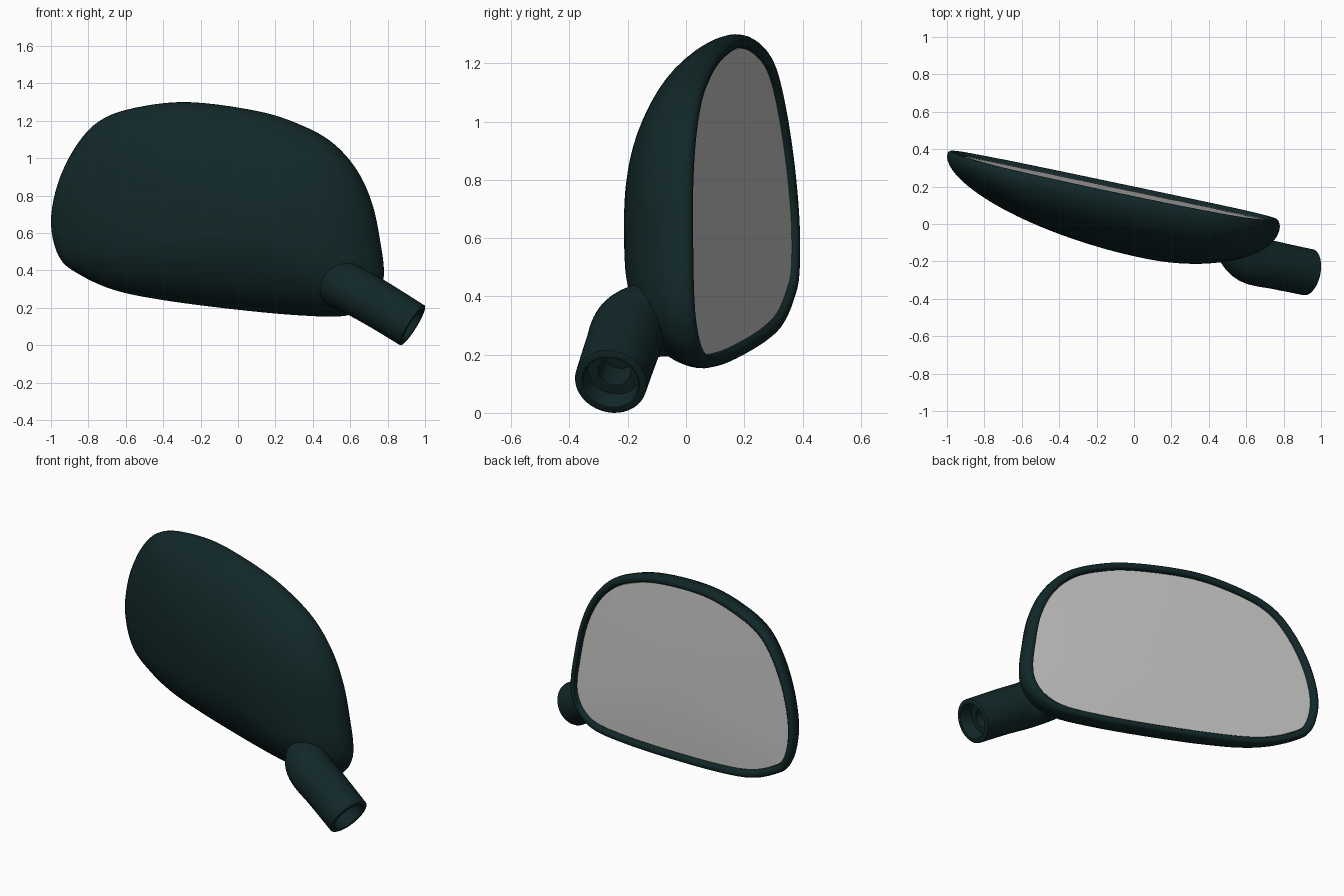
import bpy, bmesh, math
from mathutils import Vector

cube = bpy.data.objects.get("Cube")
if cube:
    bpy.data.objects.remove(cube)


def material(name, color):
    m = bpy.data.materials.new(name)
    m.use_nodes = True
    m.diffuse_color = (*color, 1)
    m.node_tree.nodes["Principled BSDF"].inputs["Base Color"].default_value = (*color, 1)
    return m


dark_teal = material("dark teal paint", (0.006, 0.021, 0.022))
mirror_grey = material("mirror grey", (0.58, 0.58, 0.575))


def spline(points, steps, closed):
    """Catmull-Rom curve through the points."""
    pts = [Vector(p) for p in points]
    n = len(pts)
    if not closed:
        pts = [2 * pts[0] - pts[1]] + pts + [2 * pts[-1] - pts[-2]]
    out = []
    for i in range(n if closed else n - 1):
        a, b, c, d = [pts[(i + k - 1) % n] if closed else pts[i + k] for k in range(4)]
        for j in range(steps):
            t = j / steps
            out.append(0.5 * (2 * b + (c - a) * t + (2 * a - 5 * b + 4 * c - d) * t * t
                              + (3 * b - a - 3 * c + d) * t ** 3))
    if not closed:
        out.append(Vector(points[-1]))
    return out


def loft(name, rings, mat):
    """Skin a list of equal rings; a ring of one point closes an end."""
    bm = bmesh.new()
    rows = [[bm.verts.new(p) for p in ring] for ring in rings]
    for a, b in zip(rows, rows[1:]):
        n = max(len(a), len(b))
        for i in range(n):
            j = (i + 1) % n
            if len(a) == 1:
                bm.faces.new((a[0], b[i], b[j]))
            elif len(b) == 1:
                bm.faces.new((a[i], a[j], b[0]))
            else:
                bm.faces.new((a[i], a[j], b[j], b[i]))
    bmesh.ops.recalc_face_normals(bm, faces=bm.faces)
    mesh = bpy.data.meshes.new(name)
    bm.to_mesh(mesh)
    bm.free()
    mesh.materials.append(mat)
    obj = bpy.data.objects.new(name, mesh)
    bpy.context.collection.objects.link(obj)
    bpy.ops.object.select_all(action="DESELECT")
    obj.select_set(True)
    bpy.context.view_layer.objects.active = obj
    bpy.ops.object.shade_smooth_by_angle(angle=math.radians(45))
    return obj


# Outline shared by the housing, rim and glass (x, z)
outline = spline([(-1, .65), (-.955, .47), (-.85, .38), (-.66, .295), (-.39, .24), (0, .19),
                  (.33, .16), (.57, .157), (.70, .21), (.765, .30), (.78, .40), (.763, .54),
                  (.72, .75), (.64, .93), (.515, 1.075), (.355, 1.17), (.115, 1.25),
                  (-.26, 1.30), (-.55, 1.27), (-.74, 1.2), (-.87, 1.06), (-.965, .86)], 5, True)
center = Vector((.05, .62))


def section(scale=1.0, inset=0.0, depth=0.0):
    """Outline scaled or inset, laid on the slanted rim plane and pushed forward."""
    n = len(outline)
    ring = []
    for i, p in enumerate(outline):
        tangent = (outline[(i + 1) % n] - outline[i - 1]).normalized()
        q = center + (p - center) * scale + Vector((-tangent.y, tangent.x)) * inset
        ring.append((q.x, .178 - .216 * q.x - .05 * (q.y - .65) - depth, q.y))
    return ring


def middle(depth):
    return section(0, 0, depth)[:1]


# Housing: domed shell, rounded rim, recess behind the glass
shell = [middle(.35)]
for k in range(1, 21):
    s = math.sin(k / 20 * math.pi / 2)
    shell.append(section(s, 0, .035 + .315 * max(0, 1 - s * s) ** .55))
for inset, depth in [(.004, .014), (.009, .005), (.017, 0), (.03, 0), (.039, .004),
                     (.043, .012), (.045, .045)]:
    shell.append(section(1, inset, depth))
shell.append(middle(.045))
loft("mirror_housing", shell, dark_teal)

# Glass: slightly convex plate set inside the rim
glass = [middle(.034), section(1, .048, .034), section(1, .048, .022)]
for s in (.8, .6, .4, .2):
    glass.append([Vector(p) for p in section(s, .048 * s, .01 + .012 * s * s)])
glass.append(middle(.01))
loft("mirror_glass", glass, mirror_grey)

# Stalk: bent tube leaving the housing, with a stepped bore in its open end
path = spline([(.55, -.03, .325), (.56, -.11, .322), (.625, -.19, .29),
               (.76, -.222, .213), (.932, -.258, .107)], 6, False)


def circle(c, u, v, r, count=40):
    return [c + r * (math.cos(a) * u + math.sin(a) * v)
            for a in (2 * math.pi * i / count for i in range(count))]


side = Vector((1, 0, 0))
tube = [[path[0]]]
for i, c in enumerate(path):
    axis = (path[min(i + 1, len(path) - 1)] - path[max(i - 1, 0)]).normalized()
    side = (side - axis * side.dot(axis)).normalized()
    up = axis.cross(side)
    tube.append(circle(c, side, up, .133 - .008 * i / (len(path) - 1)))
for radius, back in [(.121, -.003), (.1, -.003), (.095, .003), (.092, .07), (.056, .07), (.056, .18)]:
    tube.append(circle(path[-1] - axis * back, side, up, radius))
tube.append([path[-1] - axis * .18])
loft("mount_stalk", tube, dark_teal)
